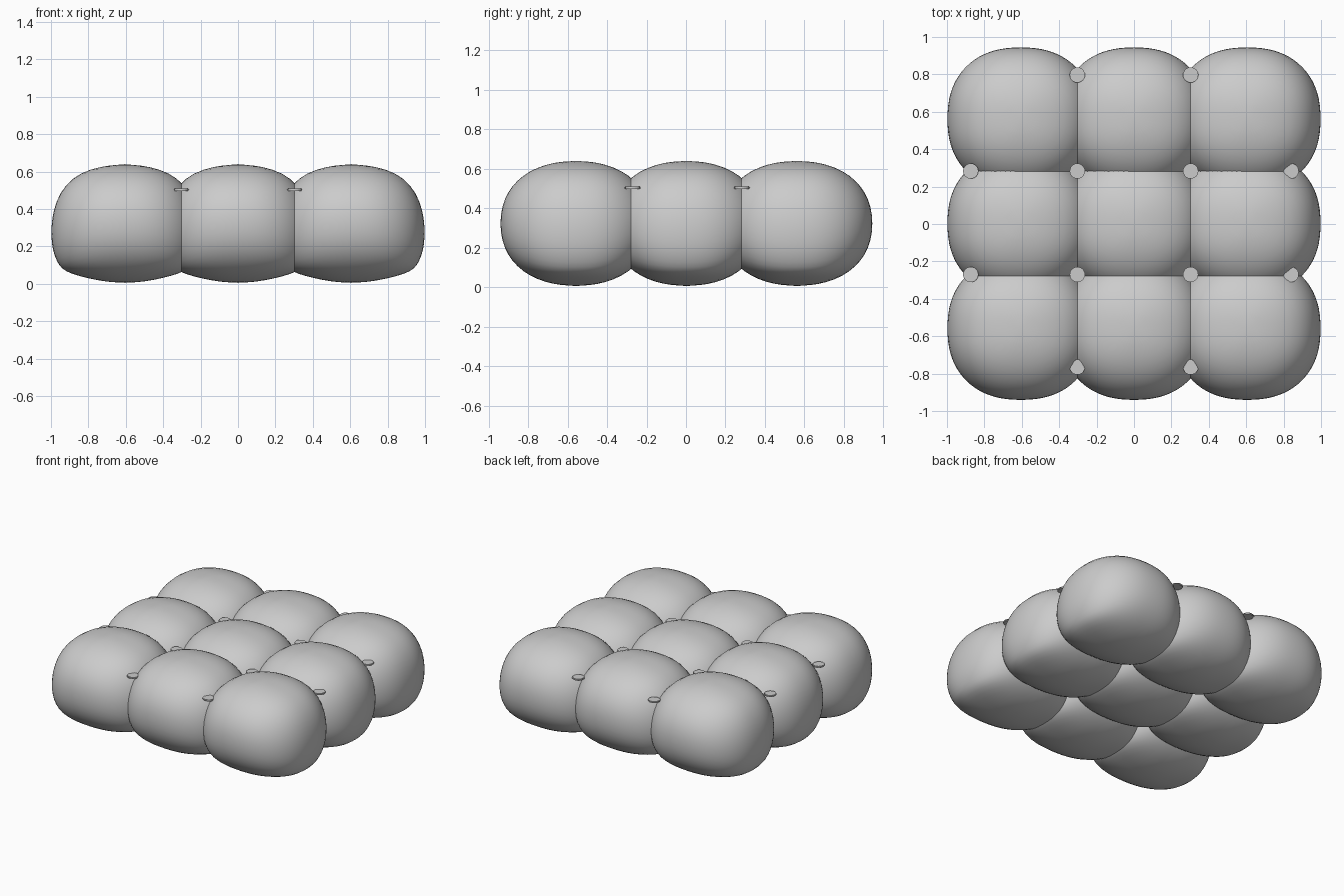
import bpy, bmesh
from math import sin, cos, pi

if "Cube" in bpy.data.objects:
    bpy.data.objects.remove(bpy.data.objects["Cube"])

# Cushion profiles (radius, height) from bottom to top
SIDE_X = [(0, .005), (.10, .011), (.19, .028), (.285, .052), (.34, .08), (.365, .122), (.387, .18),
          (.395, .26), (.391, .345), (.370, .44), (.32, .53), (.24, .594), (.13, .628), (0, .640)]
N = len(SIDE_X) - 1
RX, RY, SEG = .396, .387, 40


def spow(v, e):
    return (1 if v >= 0 else -1) * abs(v) ** e


def side_y(i):
    a = -pi / 2 + pi * i / N
    return max(0, spow(cos(a), 2 / 2.25)), .323 + .318 * spow(sin(a), 2 / 2.2)


def cushion_mesh():
    bm = bmesh.new()
    bottom, top = bm.verts.new((0, 0, .005)), bm.verts.new((0, 0, .641))
    rings = []
    for i in range(1, N):
        ry, zy = side_y(i)
        rx, zx = SIDE_X[i][0] / .395, SIDE_X[i][1]
        ring = []
        for k in range(SEG):
            a = 2 * pi * k / SEG
            w = cos(a) ** 2
            r, z = rx * w + ry * (1 - w), zx * w + zy * (1 - w)
            ring.append(bm.verts.new((RX * r * spow(cos(a), 2 / 2.3),
                                      RY * r * spow(sin(a), 2 / 2.3), z)))
        rings.append(ring)
    for k in range(SEG):
        j = (k + 1) % SEG
        bm.faces.new((bottom, rings[0][j], rings[0][k]))
        bm.faces.new((top, rings[-1][k], rings[-1][j]))
        for lo, hi in zip(rings, rings[1:]):
            bm.faces.new((lo[k], lo[j], hi[j], hi[k]))
    for f in bm.faces:
        f.smooth = True
    me = bpy.data.meshes.new("cushion")
    bm.to_mesh(me)
    bm.free()
    return me


def place(name, mesh, loc):
    ob = bpy.data.objects.new(name, mesh)
    ob.location = loc
    bpy.context.collection.objects.link(ob)
    return ob


# Three by three grid of puffed cushions
puff = cushion_mesh()
for x in (-.605, 0, .605):
    for y in (-.558, .002, .562):
        ob = place("cushion", puff, (x, y, 0))
        ob.modifiers.new("smooth", 'SUBSURF').levels = 1

# Flat round buttons in the seams
bm = bmesh.new()
bmesh.ops.create_cone(bm, cap_ends=True, segments=24, radius1=.041, radius2=.041, depth=.012)
rim = [e for e in bm.edges if abs(e.verts[0].co.z - e.verts[1].co.z) < 1e-5]
bmesh.ops.bevel(bm, geom=rim, offset=.004, segments=2, affect='EDGES')
button = bpy.data.meshes.new("button")
bm.to_mesh(button)
bm.free()
spots = [(x, y) for x in (-.303, .303) for y in (-.765, -.27, .283, .797)]
spots += [(x, y) for x in (-.873, .84) for y in (-.27, .283)]
for x, y in spots:
    place("button", button, (x, y, .503))
